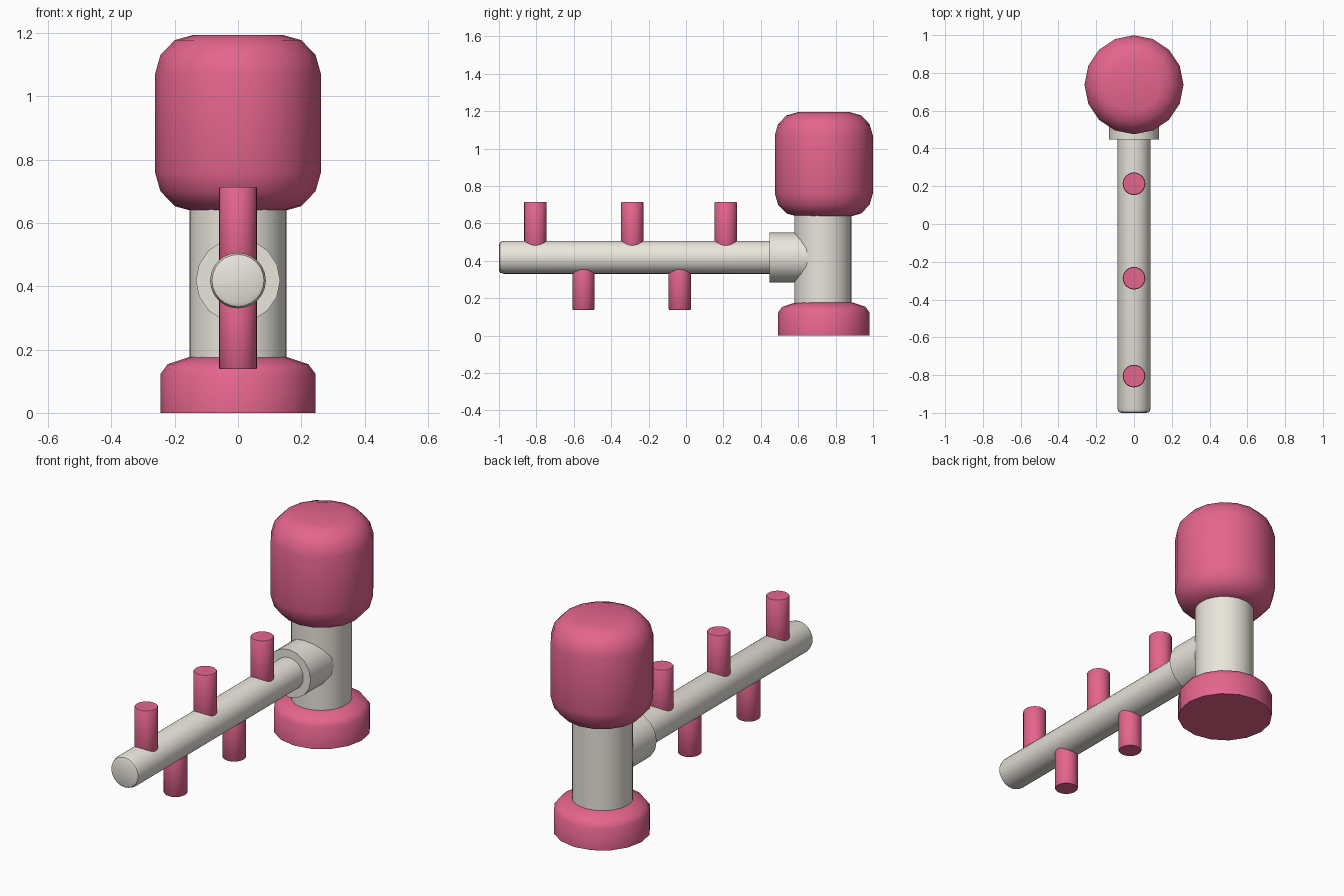
import bpy, bmesh, math
from mathutils import Matrix

if "Cube" in bpy.data.objects:
    bpy.data.objects.remove(bpy.data.objects["Cube"])


def material(name, color):
    m = bpy.data.materials.new(name)
    m.diffuse_color = color
    m.use_nodes = True
    m.node_tree.nodes["Principled BSDF"].inputs["Base Color"].default_value = m.diffuse_color
    return m


PINK = material("pink", (0.78, 0.13, 0.27, 1))
CREAM = material("cream", (0.82, 0.79, 0.72, 1))


def lathe(name, profile, origin, mat, along_y=False, sides=16):
    """Closed turned solid from (radius, height) points, bottom to top."""
    bm = bmesh.new()
    rings = []
    for r, h in profile:
        rings.append([bm.verts.new((r * math.cos(2 * math.pi * i / sides),
                                    r * math.sin(2 * math.pi * i / sides), h))
                      for i in range(sides)])
    for low, high in zip(rings, rings[1:]):
        for i in range(sides):
            j = (i + 1) % sides
            bm.faces.new((low[i], low[j], high[j], high[i]))
    bm.faces.new(rings[0][::-1])
    bm.faces.new(rings[-1])
    if along_y:
        bm.transform(Matrix.Rotation(math.radians(-90), 4, 'X'))
    bmesh.ops.recalc_face_normals(bm, faces=bm.faces)
    mesh = bpy.data.meshes.new(name)
    bm.to_mesh(mesh)
    bm.free()
    mesh.materials.append(mat)
    ob = bpy.data.objects.new(name, mesh)
    ob.location = origin
    bpy.context.collection.objects.link(ob)
    bpy.ops.object.select_all(action='DESELECT')
    ob.select_set(True)
    bpy.context.view_layer.objects.active = ob
    bpy.ops.object.shade_smooth_by_angle(angle=math.radians(40))
    return ob


POST_Y, ARM_Z = 0.737, 0.418

# Upright: foot, post and rounded head
lathe("foot", [(0.245, 0), (0.245, 0.123), (0.222, 0.154), (0.15, 0.178)],
      (0, POST_Y, 0), PINK)
lathe("post", [(0.153, 0.10), (0.153, 0.72)], (0, 0.732, 0), CREAM, sides=32)
lathe("head", [(0.14, 0.636), (0.20, 0.653), (0.245, 0.70), (0.262, 0.76),
               (0.262, 1.07), (0.245, 1.13), (0.20, 1.177), (0.14, 1.194)],
      (0, POST_Y, 0), PINK)

# Horizontal arm with its collar at the post
lathe("arm", [(0.068, -1.0), (0.082, -0.994), (0.088, -0.975), (0.088, 0.70)],
      (0, 0, ARM_Z), CREAM, along_y=True, sides=24)
lathe("collar", [(0.133, 0.447), (0.133, 0.70)], (0, 0, ARM_Z), CREAM, along_y=True)

# Pegs, alternating above and below the arm
for i, y in enumerate((-0.805, -0.548, -0.287, -0.033, 0.213)):
    low, high = (0.138, ARM_Z) if i % 2 else (ARM_Z, 0.714)
    lathe(f"peg_{i + 1}", [(0.057, low), (0.06, low + 0.004),
                           (0.06, high - 0.004), (0.057, high)],
          (0, y, 0), PINK, sides=24)
